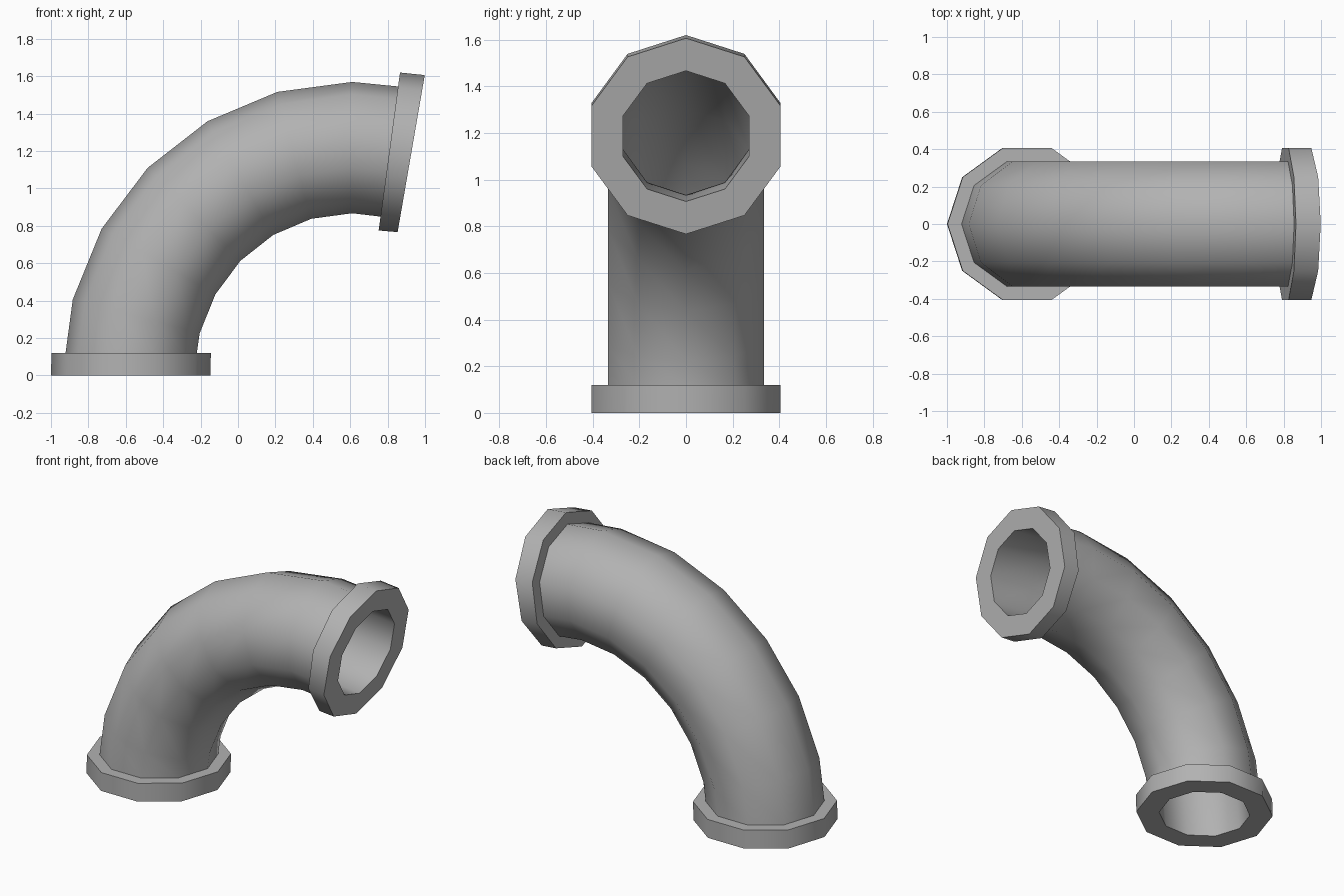
import bpy, bmesh, math
from mathutils import Vector

if "Cube" in bpy.data.objects:
    bpy.data.objects.remove(bpy.data.objects["Cube"])

SIDES = 10


def section(centre, tilt, radius):
    """Decagon ring; tilt is the bend angle, 0 = horizontal ring."""
    t = math.radians(tilt)
    outward = Vector((-math.cos(t), 0, math.sin(t)))
    side = Vector((0, 1, 0))
    c = Vector((centre[0], 0, centre[1]))
    return [c + radius * (outward * math.cos(a) + side * math.sin(a))
            for a in (2 * math.pi * i / SIDES for i in range(SIDES))]


# Bend path, one section every 15 degrees
bend = []
for k in range(1, 7):
    a = math.radians(15 * k)
    bend.append(((0.61 - 1.195 * math.cos(a), 1.218 * math.sin(a)), 15 * k))

FLANGE, TUBE, BORE = 0.426, 0.351, 0.284
base, base_top = (-0.574, 0.0), (-0.571, 0.12)
mouth, mouth_back = (0.926, 1.186), (0.809, 1.197)

# Outside: base flange, tube, mouth flange
rings = [section(base, 0, FLANGE), section(base_top, 0, FLANGE),
         section(base_top, 0, TUBE)]
rings += [section(c, t, TUBE) for c, t in bend]
rings += [section(mouth_back, 97.7, TUBE), section(mouth_back, 97.7, FLANGE),
          section(mouth, 99.8, FLANGE)]
# Inside: bore running back to the base
rings.append(section(mouth, 99.8, BORE))
rings += [section(c, t, BORE) for c, t in reversed(bend)]
rings.append(section(base, 0, BORE))

# Skin the closed loop of sections
bm = bmesh.new()
loops = [[bm.verts.new(p) for p in r] for r in rings]
for i, lower in enumerate(loops):
    upper = loops[(i + 1) % len(loops)]
    for j in range(SIDES):
        n = (j + 1) % SIDES
        bm.faces.new((lower[j], lower[n], upper[n], upper[j]))
bmesh.ops.recalc_face_normals(bm, faces=bm.faces)
mesh = bpy.data.meshes.new("pipe_elbow")
bm.to_mesh(mesh)
bm.free()

# Dark grey metal
metal = bpy.data.materials.new("dark_grey_metal")
metal.diffuse_color = (0.445, 0.445, 0.445, 1)
metal.use_nodes = True
metal.node_tree.nodes["Principled BSDF"].inputs["Base Color"].default_value = metal.diffuse_color
mesh.materials.append(metal)

pipe = bpy.data.objects.new("pipe_elbow", mesh)
bpy.context.collection.objects.link(pipe)
bpy.context.view_layer.objects.active = pipe
pipe.select_set(True)
bpy.ops.object.shade_smooth_by_angle(angle=math.radians(50))
